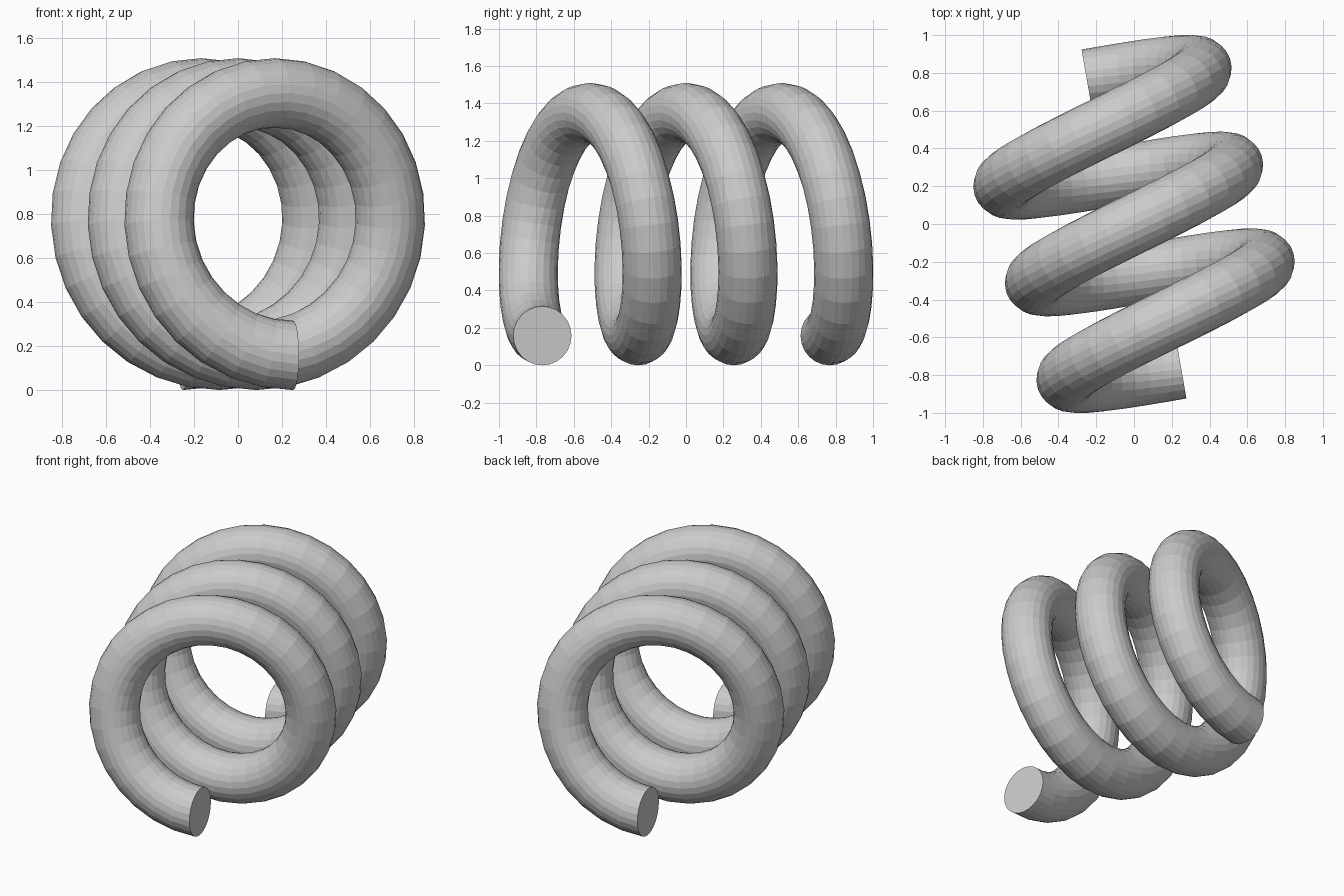
import bpy, bmesh, math
from mathutils import Vector, Matrix

if "Cube" in bpy.data.objects:
    bpy.data.objects.remove(bpy.data.objects["Cube"])

TURNS, STEPS, SIDES = 3, 32, 24
R, r = 0.597, 0.158          # coil radius, wire radius
PITCH = 0.5386               # advance per turn
b = PITCH / math.tau

bm = bmesh.new()
rings = []
for i in range(TURNS * STEPS + 1):
    t = math.tau * i / STEPS
    # coil around local Y, starting at the bottom front
    centre = Vector((-R * math.sin(t), b * t - TURNS * PITCH / 2, R + r - R * math.cos(t)))
    out = Vector((-math.sin(t), 0, -math.cos(t)))
    tangent = Vector((-R * math.cos(t), b, R * math.sin(t))).normalized()
    side = tangent.cross(out)
    rings.append([bm.verts.new(centre + r * (math.cos(a) * out + math.sin(a) * side))
                  for a in (math.tau * k / SIDES for k in range(SIDES))])

# wire skin
for p, q in zip(rings, rings[1:]):
    for k in range(SIDES):
        n = (k + 1) % SIDES
        bm.faces.new((p[k], p[n], q[n], q[k]))
# flat cut ends
bm.faces.new(rings[0])
bm.faces.new(rings[-1])
bmesh.ops.recalc_face_normals(bm, faces=bm.faces)
# coil lies turned about the vertical
bm.transform(Matrix.Rotation(math.radians(18.06), 4, 'Z'))

mesh = bpy.data.meshes.new("coil_spring")
bm.to_mesh(mesh)
bm.free()
bpy.context.collection.objects.link(bpy.data.objects.new("coil_spring", mesh))
